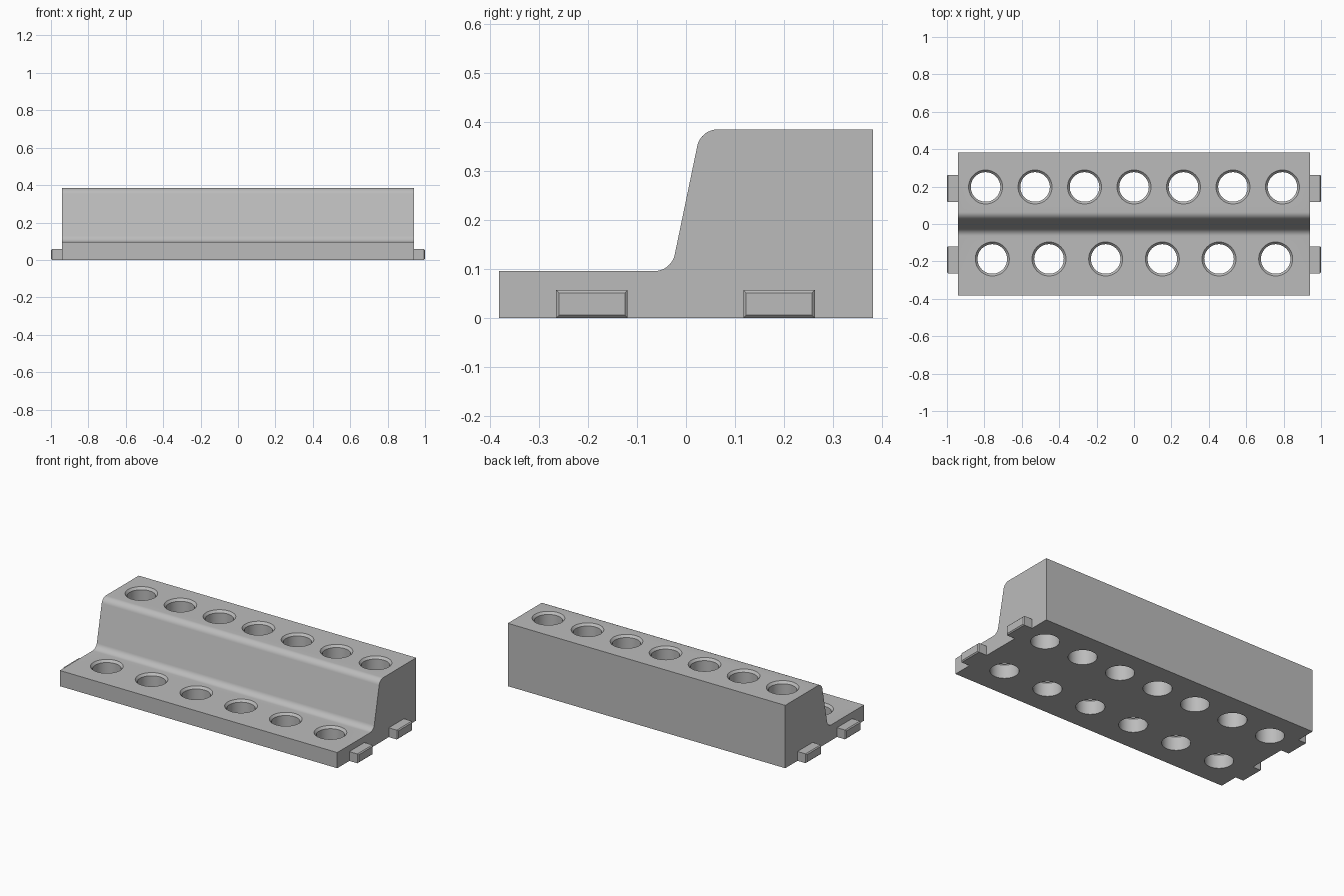
import bpy, bmesh
from mathutils import Matrix, Vector

cube = bpy.data.objects.get("Cube")
if cube:
    bpy.data.objects.remove(cube, do_unlink=True)

grey = bpy.data.materials.new("light grey")
grey.use_nodes = True
colour = (0.5, 0.5, 0.5, 1)
grey.diffuse_color = colour
grey.node_tree.nodes["Principled BSDF"].inputs["Base Color"].default_value = colour

HALF = 0.94          # half length of the body
LOW, HIGH = 0.096, 0.385


def make_object(name, bm):
    bmesh.ops.recalc_face_normals(bm, faces=bm.faces)
    mesh = bpy.data.meshes.new(name)
    bm.to_mesh(mesh)
    bm.free()
    mesh.materials.append(grey)
    obj = bpy.data.objects.new(name, mesh)
    bpy.context.collection.objects.link(obj)
    return obj


def activate(obj):
    bpy.ops.object.select_all(action="DESELECT")
    obj.select_set(True)
    bpy.context.view_layer.objects.active = obj


# Stepped body: extruded side profile with a rounded slope
profile = [(-0.382, 0), (0.382, 0), (0.382, HIGH), (0.03, HIGH), (-0.03, LOW), (-0.382, LOW)]
bm = bmesh.new()
end = bm.faces.new([bm.verts.new((-HALF, y, z)) for y, z in profile])
sweep = bmesh.ops.extrude_face_region(bm, geom=[end])
bmesh.ops.translate(bm, vec=(2 * HALF, 0, 0),
                    verts=[v for v in sweep["geom"] if isinstance(v, bmesh.types.BMVert)])
step_edges = [e for e in bm.edges
              if all(abs(v.co.y) < 0.1 for v in e.verts)
              and abs(e.verts[0].co.x - e.verts[1].co.x) > 1]
bmesh.ops.bevel(bm, geom=step_edges, offset=0.033, segments=8, profile=0.5, affect="EDGES")
body = make_object("stepped_body", bm)

# Hole cutters: straight shafts with a countersunk rim at the top
SHAFT, RIM, SINK = 0.079, 0.091, 0.014
bm = bmesh.new()


def add_hole(x, y, top):
    rings = [(SHAFT, -0.1), (SHAFT, top - SINK), (RIM, top), (RIM, top + 0.1)]
    loops = []
    for radius, z in rings:
        circle = bmesh.ops.create_circle(bm, segments=48, radius=radius,
                                         matrix=Matrix.Translation((x, y, z)))
        loops.append(circle["verts"])
    for a, b in zip(loops, loops[1:]):
        for i in range(len(a)):
            bm.faces.new((a[i - 1], a[i], b[i], b[i - 1]))
    bm.faces.new(loops[0])
    bm.faces.new(loops[-1])


for count, spacing, y, top in ((7, 0.2645, 0.198, HIGH), (6, 0.303, -0.187, LOW)):
    for i in range(count):
        add_hole((i - (count - 1) / 2) * spacing, y, top)
cutter = make_object("hole_cutter", bm)
cutter.hide_render = True

cut = body.modifiers.new("holes", "BOOLEAN")
cut.operation = "DIFFERENCE"
cut.solver = "EXACT"
cut.object = cutter
activate(body)
bpy.ops.object.modifier_apply(modifier=cut.name)
bpy.data.objects.remove(cutter, do_unlink=True)
bpy.ops.object.shade_smooth_by_angle(angle=0.5)

# Connecting tabs on both ends, chamfered at their outer face
for side, side_name in ((1, "left"), (-1, "right")):
    for y, row in ((-0.192, "front"), (0.19, "back")):
        bm = bmesh.new()
        bmesh.ops.create_cube(bm, size=1)
        bmesh.ops.scale(bm, vec=(0.07, 0.146, 0.057), verts=bm.verts)
        bmesh.ops.translate(bm, vec=Vector((side * 0.965, y, 0.0285)), verts=bm.verts)
        outer = [e for e in bm.edges if all(abs(v.co.x) > 0.99 for v in e.verts)]
        bmesh.ops.bevel(bm, geom=outer, offset=0.006, segments=1, affect="EDGES")
        make_object(f"{row}_{side_name}_tab", bm)
